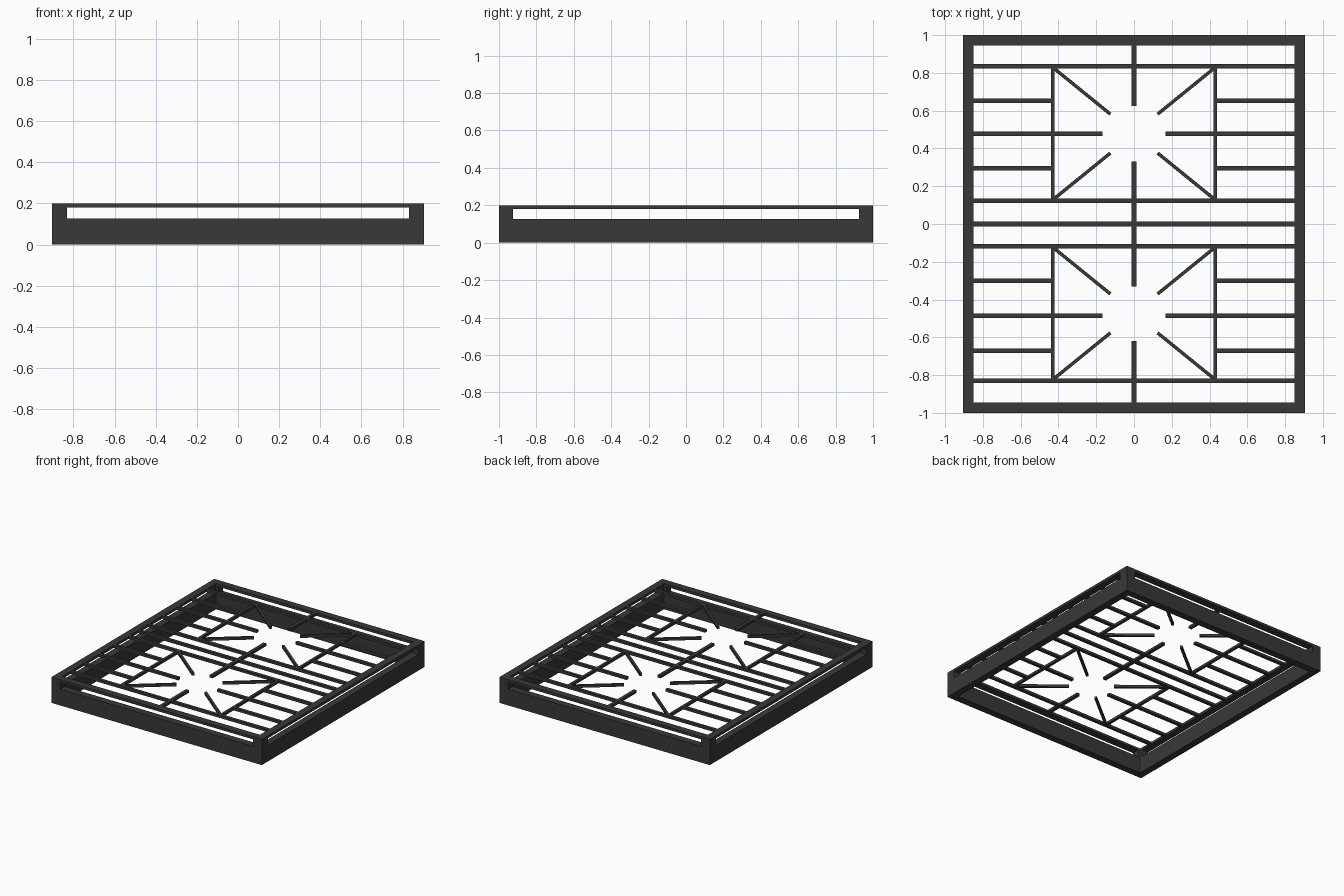
import bpy
import math

if "Cube" in bpy.data.objects:
    bpy.data.objects.remove(bpy.data.objects["Cube"])

iron = bpy.data.materials.new("dark_iron")
iron.diffuse_color = (0.04, 0.04, 0.04, 1)
iron.use_nodes = True
iron.node_tree.nodes["Principled BSDF"].inputs["Base Color"].default_value = iron.diffuse_color

Z0, Z1 = 0.18, 0.20      # bar underside and top
IN_X, IN_Y = 0.85, 0.944  # inner faces of the frame


def box(name, lo, hi):
    bpy.ops.mesh.primitive_cube_add(size=1, location=[(a + b) / 2 for a, b in zip(lo, hi)])
    ob = bpy.context.object
    ob.name = name
    ob.scale = [b - a for a, b in zip(lo, hi)]
    bpy.ops.object.transform_apply(location=False, rotation=False, scale=True)
    ob.data.materials.append(iron)
    return ob


def bar(name, p, q, w=0.024):
    """Flat bar between two plan points."""
    dx, dy = q[0] - p[0], q[1] - p[1]
    h = math.hypot(dx, dy) / 2
    ob = box(name, (-h, -w / 2, Z0), (h, w / 2, Z1))
    ob.location.x, ob.location.y = (p[0] + q[0]) / 2, (p[1] + q[1]) / 2
    ob.rotation_euler.z = math.atan2(dy, dx)
    return ob


# Outer frame: open box with a long slot through each wall
frame = box("frame", (-0.905, -1, 0), (0.905, 1, Z1))
cutters = [
    box("opening_cutter", (-IN_X, -IN_Y, -0.1), (IN_X, IN_Y, 0.3)),
    box("front_slot_cutter", (-0.83, -1.1, 0.126), (0.83, 1.1, 0.18)),
    box("side_slot_cutter", (-1.1, -0.925, 0.126), (1.1, 0.925, 0.18)),
]
for c in cutters:
    c.hide_render = True
    bpy.context.view_layer.objects.active = frame
    m = frame.modifiers.new("cut", "BOOLEAN")
    m.operation = "DIFFERENCE"
    m.solver = "EXACT"
    m.object = c
    bpy.ops.object.modifier_apply(modifier=m.name)
    bpy.data.objects.remove(c)

# Full-width cross bars
for y in (-0.83, -0.117, 0, 0.122, 0.835):
    bar("cross_bar", (-IN_X, y), (IN_X, y))

# Centre spine and the two end fingers
bar("centre_spine", (0, -0.33), (0, 0.33), 0.026)
bar("back_finger", (0, 0.625), (0, IN_Y), 0.026)
bar("front_finger", (0, -IN_Y), (0, -0.62), 0.026)

# Burner bays: (low bar, short bar, long finger, short bar, high bar)
for bay, ys in (("back", (0.122, 0.294, 0.478, 0.652, 0.835)),
                ("front", (-0.83, -0.67, -0.485, -0.30, -0.117))):
    lo, s1, mid, s2, hi = ys
    for s in (-1, 1):
        bar(bay + "_bay_side", (s * 0.43, lo), (s * 0.43, hi), 0.02)
        bar(bay + "_long_finger", (s * IN_X, mid), (s * 0.167, mid))
        for y in (s1, s2):
            bar(bay + "_short_bar", (s * IN_X, y), (s * 0.43, y))
        # Diagonal fingers pointing at the burner centre
        c = (lo + hi) / 2
        for end, t in ((lo, -1), (hi, 1)):
            bar(bay + "_diagonal_finger", (s * 0.425, end - t * 0.01),
                (s * 0.125, c + t * 0.103), 0.018)
